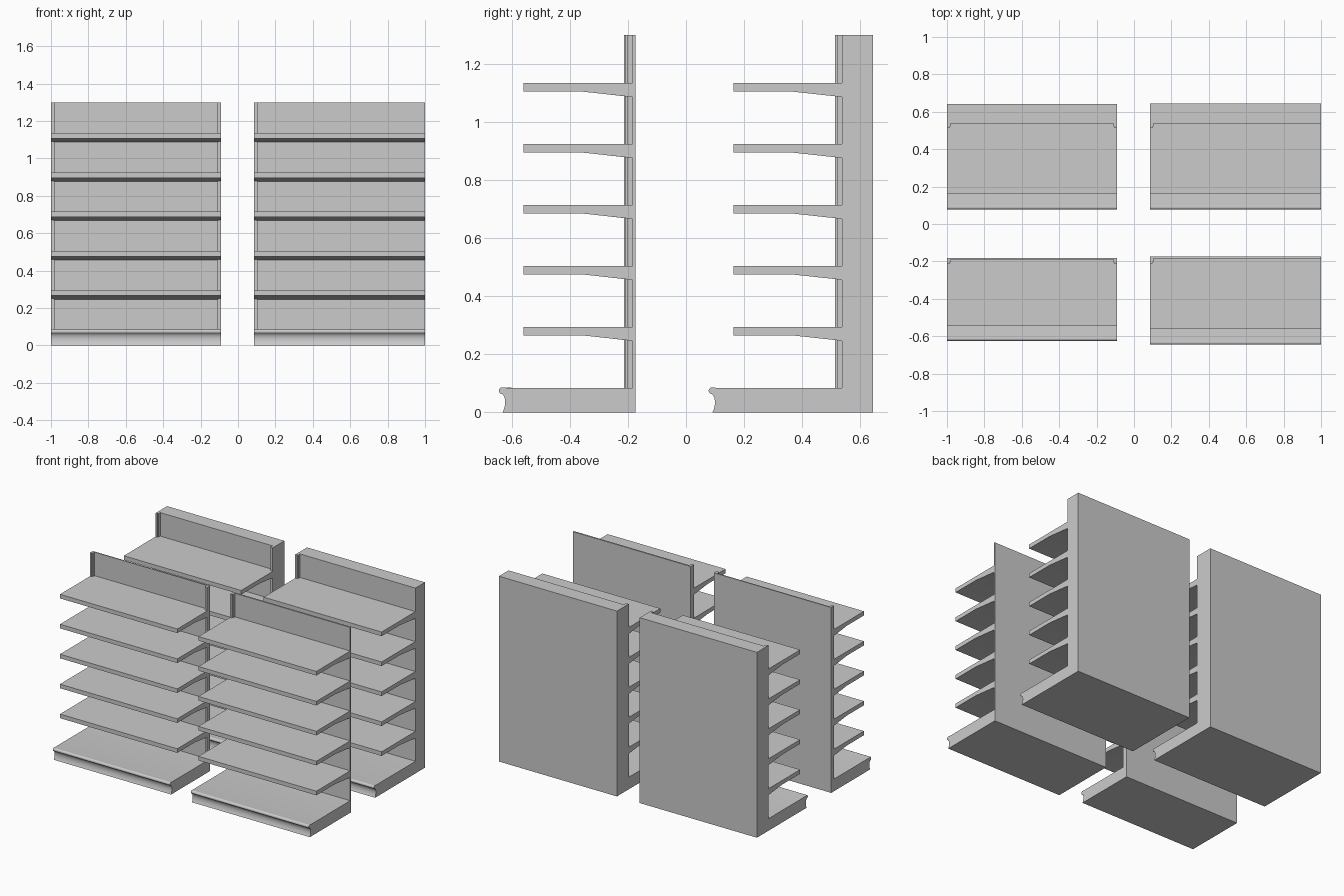
import bpy, bmesh, math

if "Cube" in bpy.data.objects:
    bpy.data.objects.remove(bpy.data.objects["Cube"])

HEIGHT = 1.30
SHELF_TOPS = [0.295 + 0.21 * i for i in range(5)]
BASE_TOP = 0.085


def make_object(name, bm, smooth=False):
    bmesh.ops.recalc_face_normals(bm, faces=bm.faces)
    mesh = bpy.data.meshes.new(name)
    bm.to_mesh(mesh)
    bm.free()
    obj = bpy.data.objects.new(name, mesh)
    bpy.context.collection.objects.link(obj)
    if smooth:
        bpy.ops.object.select_all(action='DESELECT')
        obj.select_set(True)
        bpy.context.view_layer.objects.active = obj
        bpy.ops.object.shade_smooth_by_angle(angle=math.radians(30))
    return obj


def prism(bm, start, end):
    """Close a prism between two matching loops of points."""
    a = [bm.verts.new(p) for p in start]
    b = [bm.verts.new(p) for p in end]
    bm.faces.new(a)
    bm.faces.new(b[::-1])
    for i in range(len(a)):
        j = (i + 1) % len(a)
        bm.faces.new((a[i], b[i], b[j], a[j]))


def side_profile(back):
    """Side outline (y, z) with y = 0 on the face of the back panel."""
    pts = [(back, 0), (-0.447, 0)]
    # concave kick face of the plinth
    pts += [(-0.442, 0.012), (-0.439, 0.025), (-0.438, 0.038),
            (-0.440, 0.050), (-0.445, 0.060)]
    # rounded nosing
    for i in range(9):
        a = math.radians(270 - i * 25)
        pts.append((-0.448 + 0.012 * math.cos(a), 0.075 + 0.012 * math.sin(a)))
    pts += [(-0.434, BASE_TOP), (0, BASE_TOP)]
    # tapered shelves
    for top in SHELF_TOPS:
        pts += [(0, top - 0.048), (-0.175, top - 0.029),
                (-0.375, top - 0.029), (-0.375, top), (0, top)]
    return pts + [(0, HEIGHT), (back, HEIGHT)]


def shelf_unit(label, x0, x1, face, back, scale, post_sides):
    # plinth, shelves and back panel share one continuous side outline
    pts = [(face + (y * scale if y < 0 else y), z)
           for y, z in side_profile(back)]
    bm = bmesh.new()
    prism(bm, [(x0, y, z) for y, z in pts], [(x1, y, z) for y, z in pts])
    make_object(label + "_shelving", bm, smooth=True)

    # stepped corner uprights between the shelves
    outline = [(0, 0), (0, -0.025), (0.014, -0.025), (0.014, -0.018),
               (0.02, -0.018), (0.02, 0)]
    bottoms = [BASE_TOP] + SHELF_TOPS
    tops = [t - 0.043 for t in SHELF_TOPS] + [HEIGHT]
    for side in post_sides:
        x, sign = (x0, 1) if side == "left" else (x1, -1)
        bm = bmesh.new()
        for lo, hi in zip(bottoms, tops):
            prism(bm, [(x + sign * u, face + v, lo) for u, v in outline],
                  [(x + sign * u, face + v, hi) for u, v in outline])
        make_object(f"{label}_{side}_upright", bm)


# four free-standing units: thin backs in front, thick backs behind
LEFT, RIGHT = (-1.0, -0.09), (0.085, 1.0)
shelf_unit("front_left", *LEFT, -0.189, 0.008, 0.947, ["left", "right"])
shelf_unit("front_right", *RIGHT, -0.185, 0.011, 1.0, ["left"])
shelf_unit("back_left", *LEFT, 0.538, 0.104, 1.0, ["left", "right"])
shelf_unit("back_right", *RIGHT, 0.538, 0.106, 1.0, ["left"])
